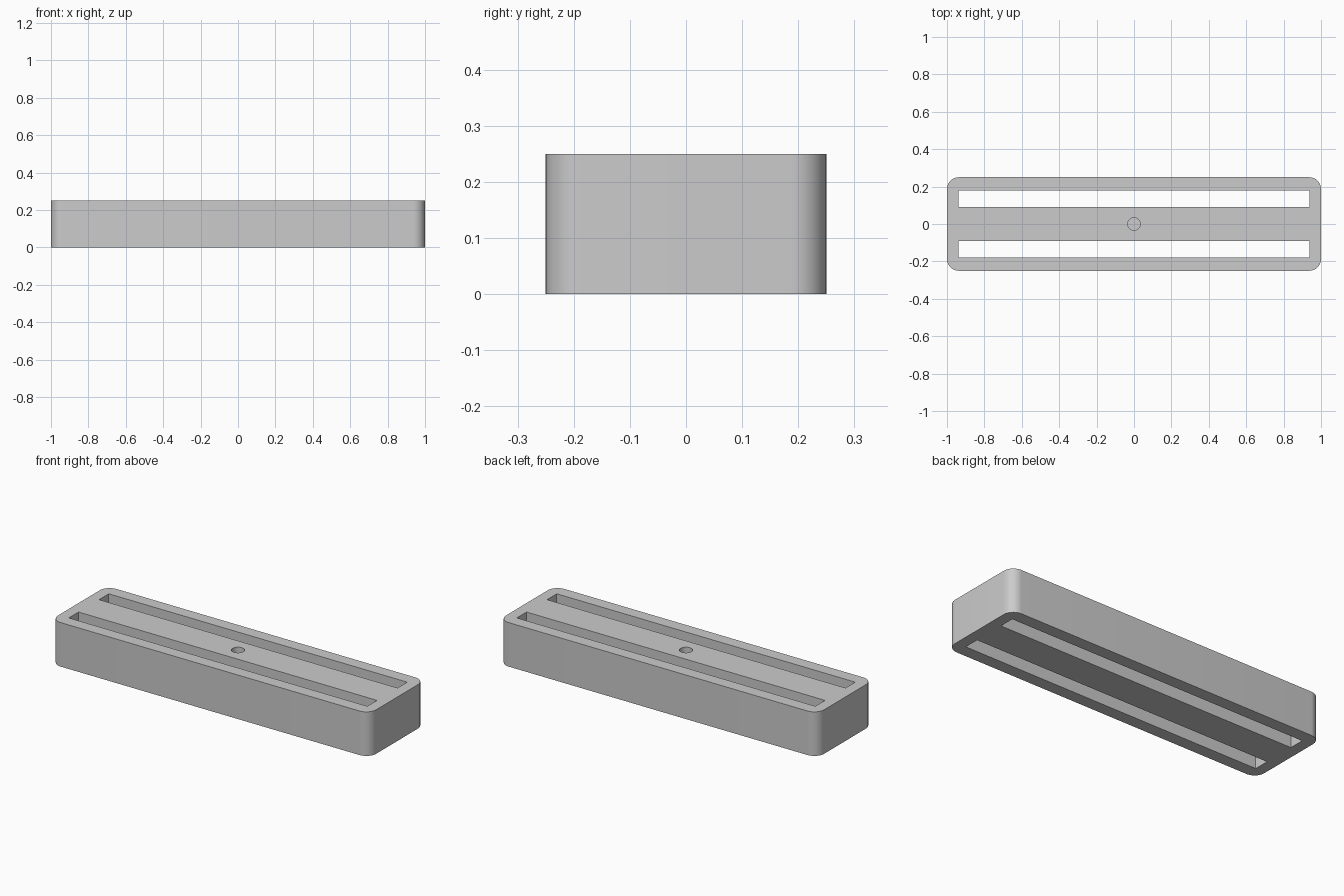
import bpy
import bmesh
from math import radians

LENGTH, DEPTH, HEIGHT = 2.0, 0.5, 0.25
CORNER = 0.0625
SLOT_LENGTH, SLOT_WIDTH, SLOT_Y = 1.875, 0.087, 0.1355
HOLE_RADIUS, HOLE_DEPTH = 0.034, 0.125

cube = bpy.data.objects.get("Cube")
if cube:
    bpy.data.objects.remove(cube, do_unlink=True)

grey = bpy.data.materials.new("plain_grey")
grey.use_nodes = True
colour = (0.6, 0.6, 0.6, 1.0)
grey.diffuse_color = colour
grey.node_tree.nodes["Principled BSDF"].inputs["Base Color"].default_value = colour


def make_object(name, bm):
    mesh = bpy.data.meshes.new(name)
    bm.to_mesh(mesh)
    bm.free()
    mesh.materials.append(grey)
    obj = bpy.data.objects.new(name, mesh)
    bpy.context.collection.objects.link(obj)
    return obj


def box(name, size, centre, corner=0):
    """Box with optionally rounded upright edges."""
    bm = bmesh.new()
    bmesh.ops.create_cube(bm, size=1)
    bmesh.ops.scale(bm, vec=size, verts=bm.verts)
    bmesh.ops.translate(bm, vec=centre, verts=bm.verts)
    if corner:
        upright = [e for e in bm.edges
                   if abs(e.verts[0].co.z - e.verts[1].co.z) > 0.01]
        bmesh.ops.bevel(bm, geom=upright, offset=corner, segments=12,
                        profile=0.5, affect='EDGES')
    return make_object(name, bm)


# Solid block with rounded upright corners
block = box("slotted_block", (LENGTH, DEPTH, HEIGHT), (0, 0, HEIGHT / 2), CORNER)

# Two long slots, cut right through
cutters = [box(f"{name}_slot_cutter", (SLOT_LENGTH, SLOT_WIDTH, HEIGHT * 2),
               (0, side * SLOT_Y, HEIGHT / 2))
           for name, side in (("front", -1), ("back", 1))]

# Blind round hole in the middle of the top
bm = bmesh.new()
bmesh.ops.create_cone(bm, cap_ends=True, segments=48, radius1=HOLE_RADIUS,
                      radius2=HOLE_RADIUS, depth=HOLE_DEPTH * 2)
bmesh.ops.translate(bm, vec=(0, 0, HEIGHT), verts=bm.verts)
cutters.append(make_object("hole_cutter", bm))

# Apply the cuts, then remove the cutters
bpy.ops.object.select_all(action='DESELECT')
block.select_set(True)
bpy.context.view_layer.objects.active = block
for cutter in cutters:
    cutter.hide_render = True
    cut = block.modifiers.new(cutter.name, 'BOOLEAN')
    cut.operation = 'DIFFERENCE'
    cut.solver = 'EXACT'
    cut.object = cutter
    bpy.ops.object.modifier_apply(modifier=cut.name)
    bpy.data.objects.remove(cutter, do_unlink=True)

bpy.ops.object.shade_smooth_by_angle(angle=radians(30))
